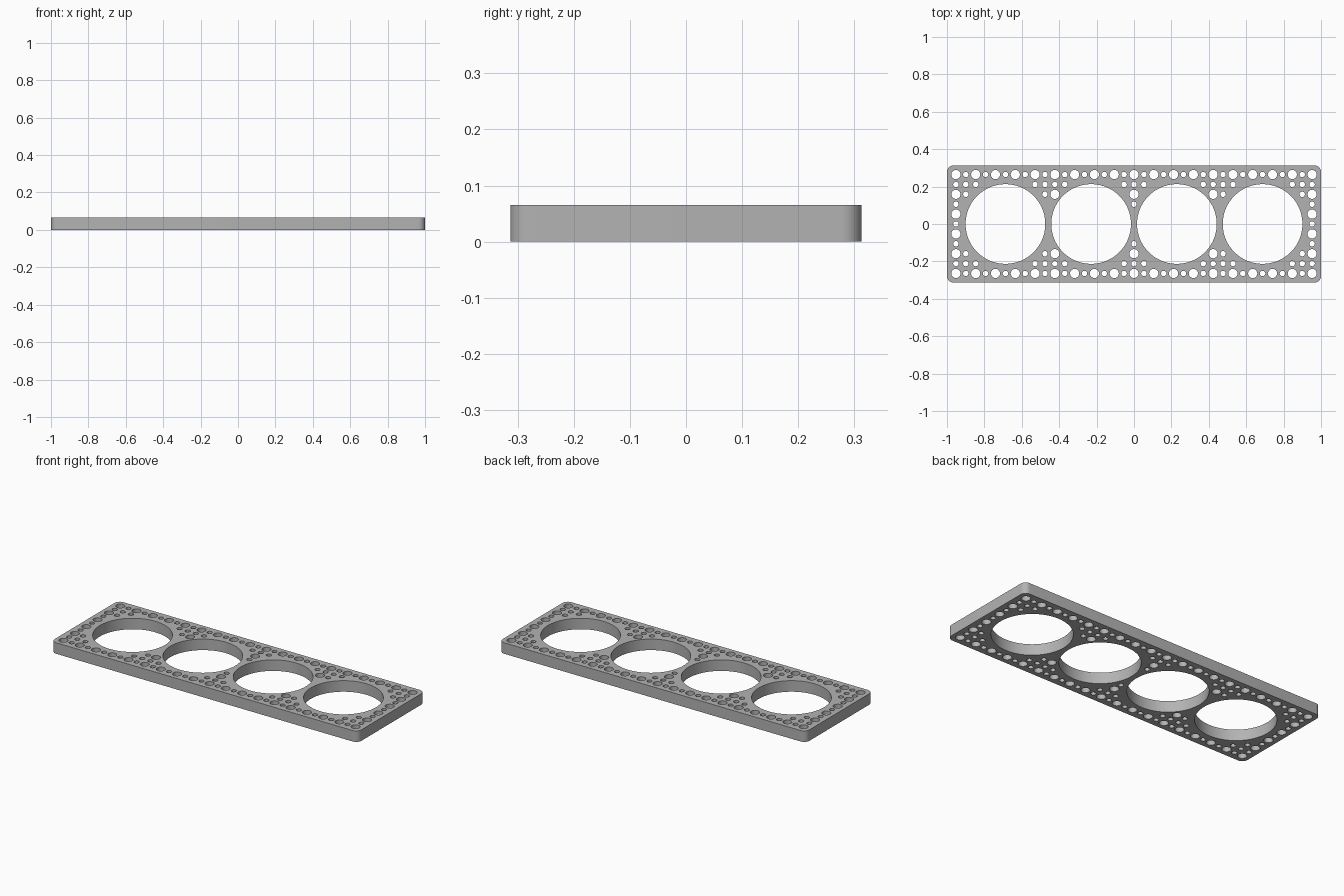
import bpy, bmesh
from math import cos, sin, pi, hypot

LENGTH, WIDTH, HEIGHT, CORNER = 2.0, 0.626, 0.065, 0.035
STEP = 0.0529                       # half the pitch of the hole grid
BIG, SMALL, BORE = 0.0245, 0.0145, 0.213
BORE_X = (-0.6875, -0.2292, 0.2292, 0.6875)

if "Cube" in bpy.data.objects:
    bpy.data.objects.remove(bpy.data.objects["Cube"])

gray = bpy.data.materials.new("light gray")
gray.use_nodes = True
gray.diffuse_color = (0.45, 0.45, 0.45, 1)
gray.node_tree.nodes["Principled BSDF"].inputs["Base Color"].default_value = (0.45, 0.45, 0.45, 1)

curve = bpy.data.curves.new("perforated_plate", "CURVE")
curve.dimensions = "2D"
curve.fill_mode = "BOTH"
curve.extrude = HEIGHT / 2


def loop(points):
    spline = curve.splines.new("POLY")
    spline.points.add(len(points) - 1)
    for p, (x, y) in zip(spline.points, points):
        p.co = (x, y, 0, 1)
    spline.use_cyclic_u = True


def arc(cx, cy, r, start, sweep, n):
    return [(cx + r * cos(start + sweep * k / n), cy + r * sin(start + sweep * k / n))
            for k in range(n)]


# Outline with rounded corners
outline = []
ex, ey = LENGTH / 2 - CORNER, WIDTH / 2 - CORNER
for q, (sx, sy) in enumerate(((1, 1), (-1, 1), (-1, -1), (1, -1))):
    corner = arc(sx * ex, sy * ey, CORNER, q * pi / 2, pi / 2, 10)
    end = (q + 1) * pi / 2
    outline += corner + [(sx * ex + CORNER * cos(end), sy * ey + CORNER * sin(end))]
loop(outline)

# Four large bores
for bx in BORE_X:
    loop(arc(bx, 0, BORE, 0, 2 * pi, 96))

# Grid of alternating holes wherever the bores leave room
for i in range(-18, 19):
    for j in range(-5, 6):
        x, y = i * STEP, j * STEP
        if min(hypot(x - bx, y) for bx in BORE_X) - BORE > 0.035:
            is_big = i % 2 == 0 and j % 2 == 1
            loop(arc(x, y, BIG if is_big else SMALL, 0, 2 * pi, 32 if is_big else 24))

# Turn the extruded profile into one clean mesh
plate = bpy.data.objects.new("perforated_plate", curve)
bpy.context.collection.objects.link(plate)
bpy.ops.object.select_all(action="DESELECT")
plate.select_set(True)
bpy.context.view_layer.objects.active = plate
bpy.ops.object.convert(target="MESH")
plate = bpy.context.object
bm = bmesh.new()
bm.from_mesh(plate.data)
bmesh.ops.remove_doubles(bm, verts=bm.verts, dist=0.0001)
bmesh.ops.translate(bm, verts=bm.verts, vec=(0, 0, HEIGHT / 2))
bmesh.ops.recalc_face_normals(bm, faces=bm.faces)
bm.to_mesh(plate.data)
bm.free()
plate.data.materials.clear()
plate.data.materials.append(gray)
bpy.ops.object.shade_smooth_by_angle(angle=pi / 6)
